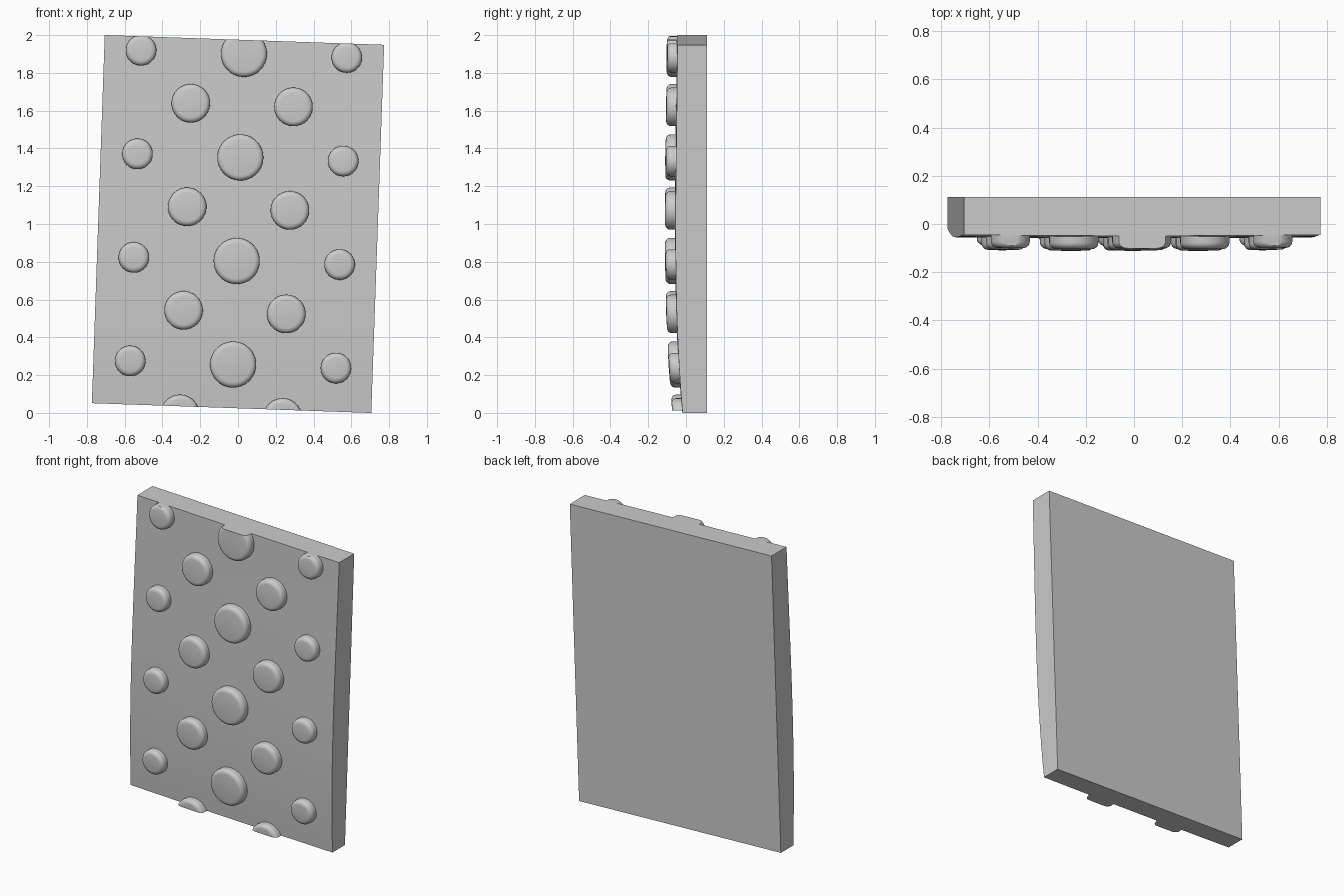
import bpy, bmesh, math

if "Cube" in bpy.data.objects:
    bpy.data.objects.remove(bpy.data.objects["Cube"])

W, H = 0.74, 0.975          # half width and half height of the plate
BACK = 0.112
TILT = math.radians(2)


def front(u, v):
    """Gently bulged front surface: y at plate position u, v."""
    return -0.055 + 0.0247 * v * v - 0.0146 * v ** 3 - 0.004 * (1 - (u / W) ** 2)


def finish(bm, name):
    bmesh.ops.recalc_face_normals(bm, faces=bm.faces[:])
    me = bpy.data.meshes.new(name)
    bm.to_mesh(me)
    bm.free()
    ob = bpy.data.objects.new(name, me)
    bpy.context.collection.objects.link(ob)
    ob.location.z = 1.0
    ob.rotation_euler.y = TILT
    bpy.ops.object.select_all(action='DESELECT')
    ob.select_set(True)
    bpy.context.view_layer.objects.active = ob
    bpy.ops.object.shade_smooth_by_angle(angle=math.radians(35))
    return ob


# Plate: curved grid in front, flat back
bm = bmesh.new()
bmesh.ops.create_grid(bm, x_segments=16, y_segments=24, size=1)
for v in bm.verts:
    u, w = v.co.x * W, v.co.y * H
    v.co = (u, front(u, w), w)
ext = bmesh.ops.extrude_face_region(bm, geom=bm.faces[:], use_keep_orig=True)
for g in ext['geom']:
    if isinstance(g, bmesh.types.BMVert):
        g.co.y = BACK
finish(bm, "plate")

# Stud cross-section: (inset from rim, height above the plate)
PROFILE = [(0.0, -0.015), (0.0, 0.026)]
PROFILE += [(0.028 * (1 - math.cos(a)), 0.026 + 0.026 * math.sin(a))
            for a in (math.radians(d) for d in (18, 36, 54, 72, 90))]
SEG = 40


def stud(name, cu, cv, r):
    bm = bmesh.new()
    rings = []
    for inset, h in PROFILE:
        rings.append([bm.verts.new((cu + (r - inset) * math.cos(2 * math.pi * i / SEG), -h,
                                    cv + (r - inset) * math.sin(2 * math.pi * i / SEG)))
                      for i in range(SEG)])
    for a, b in zip(rings, rings[1:]):
        for i in range(SEG):
            j = (i + 1) % SEG
            bm.faces.new((a[i], a[j], b[j], b[i]))
    bm.faces.new(rings[0])
    # slightly domed cap
    top = bm.verts.new((cu, -0.0535, cv))
    for i in range(SEG):
        bm.faces.new((rings[-1][i], rings[-1][(i + 1) % SEG], top))
    # trim studs that overhang the top or bottom edge
    for s in (1, -1):
        if s * cv + r > H:
            bmesh.ops.bisect_plane(bm, geom=bm.verts[:] + bm.edges[:] + bm.faces[:],
                                   plane_co=(0, 0, s * H), plane_no=(0, 0, s), clear_outer=True)
            bmesh.ops.holes_fill(bm, edges=[e for e in bm.edges if e.is_boundary], sides=0)
    # follow the plate's curve
    for v in bm.verts:
        v.co.y += front(v.co.x, v.co.z)
    finish(bm, name)


# Staggered rows of studs
for k in range(4):
    v_big = 0.901 - 0.5485 * k
    v_mid = 0.63 - 0.5485 * k
    stud("large_stud", 0, v_big, 0.122)
    for s in (-1, 1):
        stud("small_stud", s * 0.545, v_big, 0.081)
        stud("medium_stud", s * 0.272, v_mid, 0.102)
